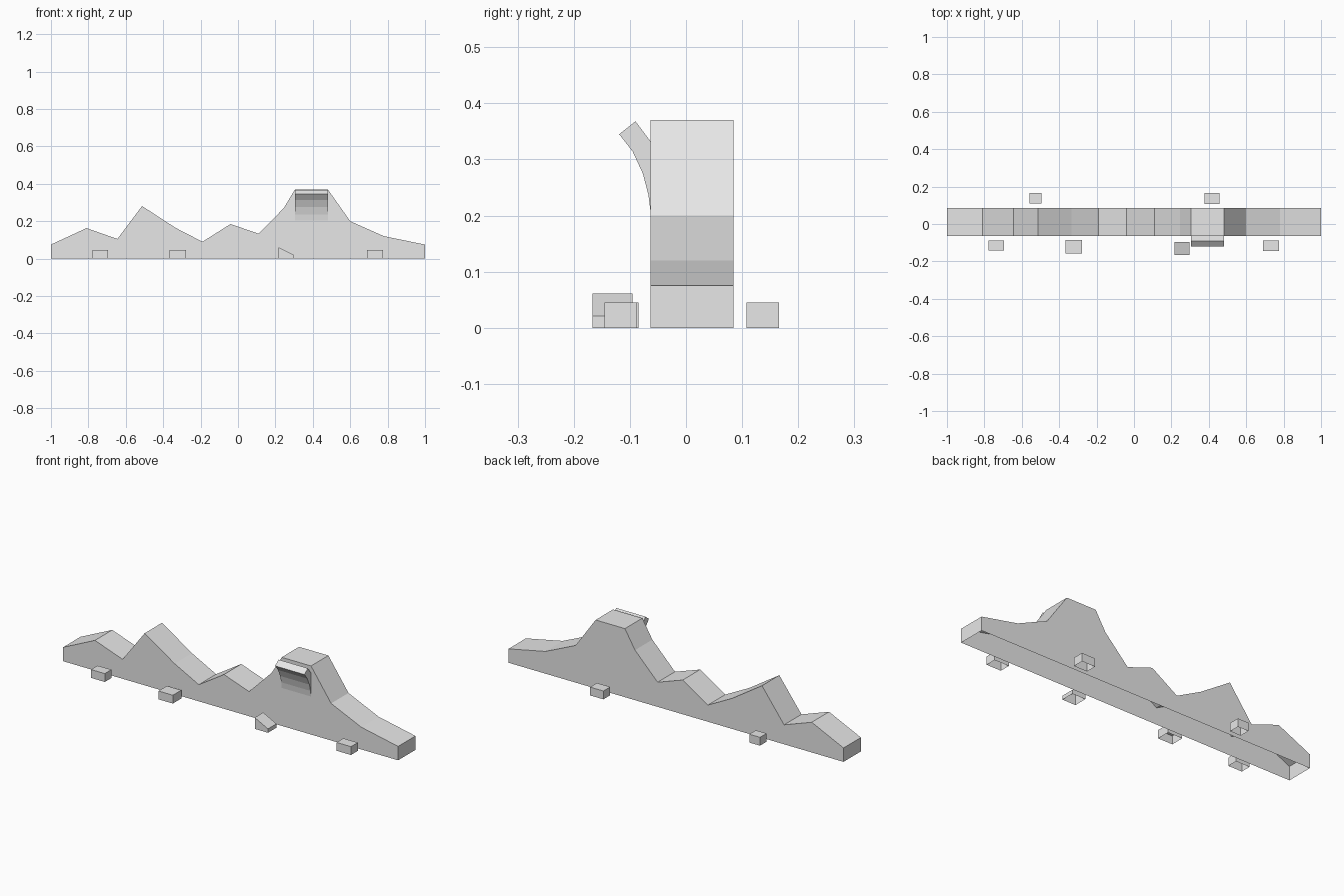
import bpy, bmesh

if "Cube" in bpy.data.objects:
    bpy.data.objects.remove(bpy.data.objects["Cube"])

stone = bpy.data.materials.new("light_grey")
stone.diffuse_color = (0.8, 0.8, 0.8, 1)
stone.use_nodes = True
stone.node_tree.nodes["Principled BSDF"].inputs["Base Color"].default_value = stone.diffuse_color


def prism(name, profile, axis, lo, hi, open_bottom=True):
    """Extrude a 2D profile along x (profile is y,z) or y (profile is x,z)."""
    bm = bmesh.new()

    def place(p, t):
        return (t, p[0], p[1]) if axis == "x" else (p[0], t, p[1])

    ends = [[bm.verts.new(place(p, t)) for p in profile] for t in (lo, hi)]
    bm.faces.new(ends[0])
    bm.faces.new(ends[1])
    n = len(profile)
    for i in range(n):
        j = (i + 1) % n
        bm.faces.new((ends[0][i], ends[0][j], ends[1][j], ends[1][i]))
    bmesh.ops.recalc_face_normals(bm, faces=bm.faces[:])
    # Hollow shells have no underside
    if open_bottom:
        under = [f for f in bm.faces if all(abs(v.co.z) < 1e-5 for v in f.verts)]
        bmesh.ops.delete(bm, geom=under, context="FACES_ONLY")
    mesh = bpy.data.meshes.new(name)
    bm.to_mesh(mesh)
    bm.free()
    mesh.materials.append(stone)
    obj = bpy.data.objects.new(name, mesh)
    bpy.context.collection.objects.link(obj)
    return obj


# Long wall with a jagged ridge line
ridge = [(-1, 0.075), (-0.81, 0.163), (-0.645, 0.105), (-0.513, 0.281),
         (-0.335, 0.165), (-0.19, 0.09), (-0.04, 0.185), (0.11, 0.133),
         (0.245, 0.27), (0.305, 0.37), (0.48, 0.37), (0.60, 0.20),
         (0.78, 0.12), (1, 0.075)]
prism("ridge_wall", [(-1, 0)] + ridge + [(1, 0)], "y", -0.063, 0.085)

# Curved overhang on the front of the highest peak
curl = [(-0.063, 0.205), (-0.067, 0.237), (-0.077, 0.275), (-0.095, 0.314),
        (-0.119, 0.345), (-0.09, 0.368), (-0.063, 0.332)]
prism("overhang", curl, "x", 0.305, 0.48, open_bottom=False)

# Small blocks along both sides: x range, y range
blocks = [(-0.777, -0.695, -0.143, -0.087), (-0.365, -0.279, -0.157, -0.085),
          (0.69, 0.776, -0.145, -0.087),
          (-0.558, -0.494, 0.11, 0.166), (0.377, 0.456, 0.108, 0.166)]
for i, (x0, x1, y0, y1) in enumerate(blocks):
    prism(f"block_{i + 1}", [(x0, 0), (x0, 0.045), (x1, 0.045), (x1, 0)], "y", y0, y1)

# Block with a sloping top
prism("wedge_block", [(0.217, 0), (0.217, 0.061), (0.296, 0.021), (0.296, 0)],
      "y", -0.167, -0.095)
